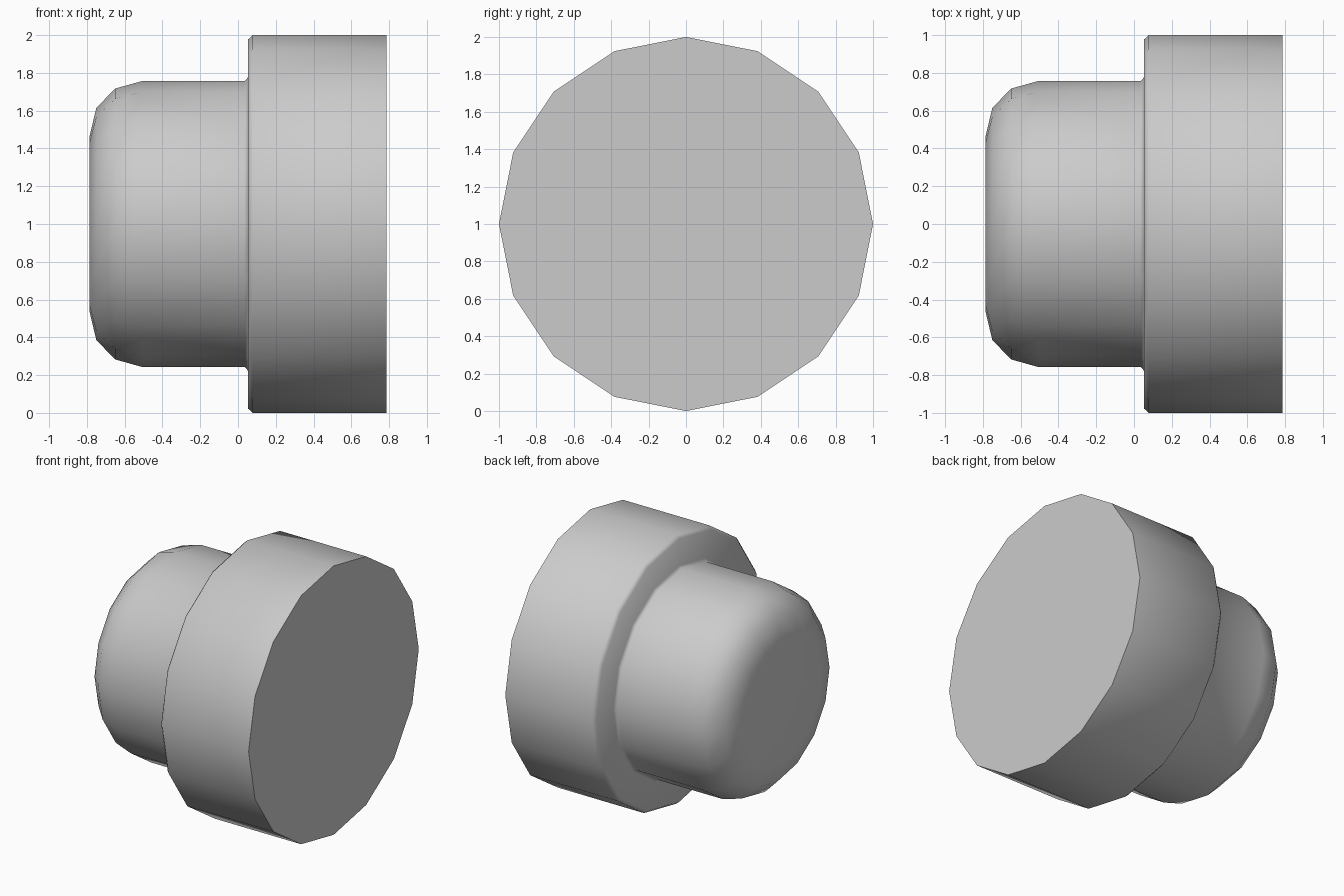
import bpy, bmesh
from math import sin, cos, tau, radians

if "Cube" in bpy.data.objects:
    bpy.data.objects.remove(bpy.data.objects["Cube"])

SIDES = 16


def lathe(name, profile):
    """Revolve (x, radius) points around the horizontal axis at z = 1 and cap both ends."""
    bm = bmesh.new()
    rings = [[bm.verts.new((x, r * sin(tau * i / SIDES), 1 + r * cos(tau * i / SIDES)))
              for i in range(SIDES)] for x, r in profile]
    for a, b in zip(rings, rings[1:]):
        for i in range(SIDES):
            j = (i + 1) % SIDES
            bm.faces.new((a[i], a[j], b[j], b[i]))
    bm.faces.new(rings[0])
    bm.faces.new(rings[-1])
    bmesh.ops.recalc_face_normals(bm, faces=bm.faces[:])
    mesh = bpy.data.meshes.new(name)
    bm.to_mesh(mesh)
    bm.free()
    obj = bpy.data.objects.new(name, mesh)
    bpy.context.collection.objects.link(obj)
    bpy.ops.object.select_all(action='DESELECT')
    obj.select_set(True)
    bpy.context.view_layer.objects.active = obj
    bpy.ops.object.shade_smooth_by_angle(angle=radians(60))
    return obj


# Rounded plug, small fillet at the step, wide collar with a softened inner rim
lathe("stepped_knob", [
    (-0.787, 0.46), (-0.75, 0.615), (-0.65, 0.717), (-0.507, 0.757),
    (0.035, 0.757), (0.054, 0.777),
    (0.054, 0.978), (0.078, 1.0), (0.787, 1.0),
])
